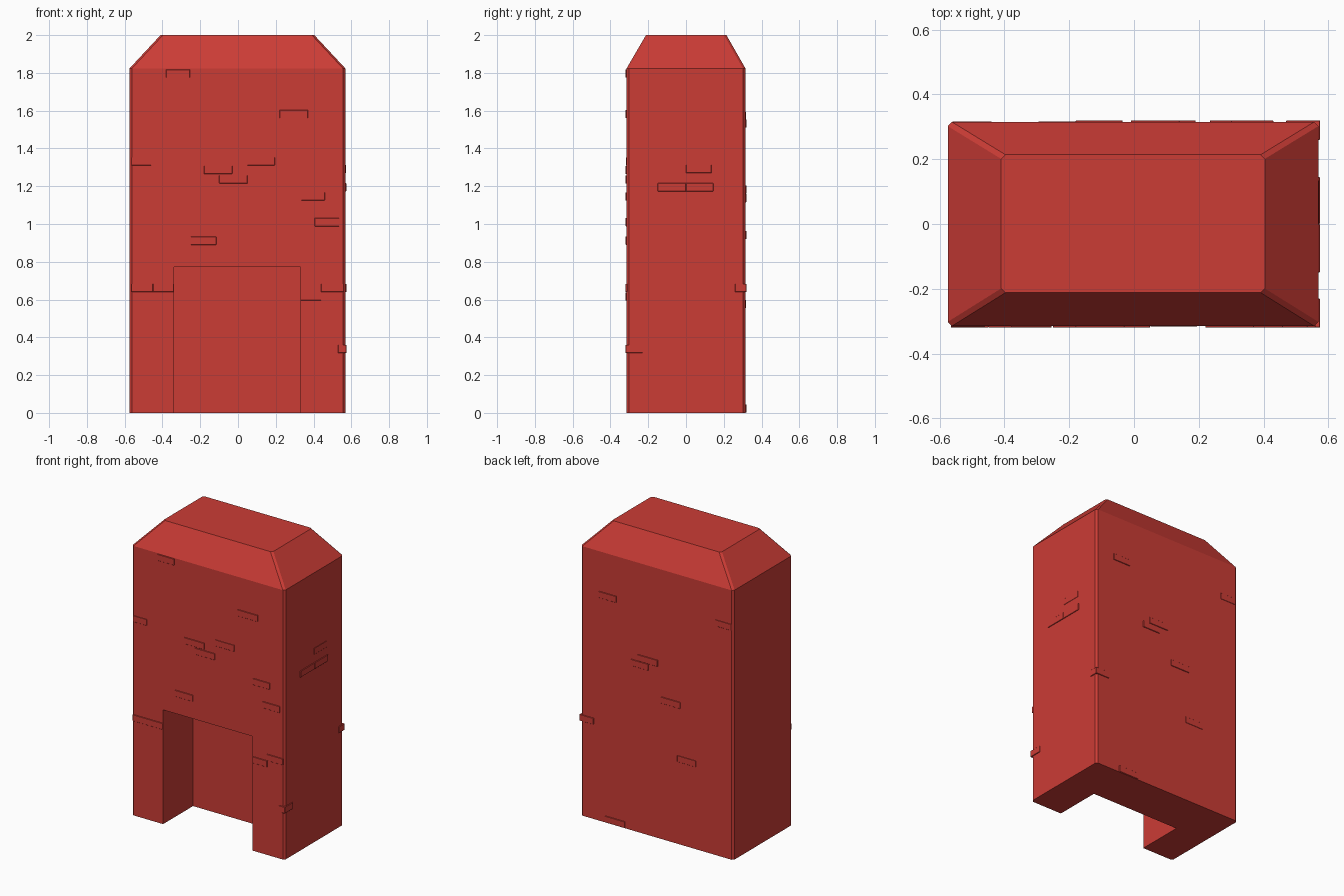
import bpy
import bmesh

cube = bpy.data.objects.get("Cube")
if cube:
    bpy.data.objects.remove(cube, do_unlink=True)

red = bpy.data.materials.new("brick_red")
red.use_nodes = True
RED = (0.6, 0.045, 0.036, 1)
red.diffuse_color = RED
red.node_tree.nodes["Principled BSDF"].inputs["Base Color"].default_value = RED

LEFT, RIGHT, FRONT, BACK = -0.575, 0.569, -0.315, 0.315


def finish(name, bm):
    bmesh.ops.recalc_face_normals(bm, faces=bm.faces)
    mesh = bpy.data.meshes.new(name)
    bm.to_mesh(mesh)
    bm.free()
    mesh.materials.append(red)
    obj = bpy.data.objects.new(name, mesh)
    bpy.context.collection.objects.link(obj)
    return obj


def box(name, x0, x1, y0, y1, z0, z1, bevel=0):
    bm = bmesh.new()
    bmesh.ops.create_cube(bm, size=1)
    for v in bm.verts:
        v.co.x = x1 if v.co.x > 0 else x0
        v.co.y = y1 if v.co.y > 0 else y0
        v.co.z = z1 if v.co.z > 0 else z0
    if bevel:
        bmesh.ops.bevel(bm, geom=bm.edges[:], offset=bevel, segments=1,
                        affect='EDGES')
    return finish(name, bm)


def ring(bm, x0, x1, y0, y1, z, c=0.013):
    # Rectangle with cut corners
    pts = [(x0 + c, y0), (x1 - c, y0), (x1, y0 + c), (x1, y1 - c),
           (x1 - c, y1), (x0 + c, y1), (x0, y1 - c), (x0, y0 + c)]
    return [bm.verts.new((x, y, z)) for x, y in pts]


# Tall body with tapered top
bm = bmesh.new()
rings = [ring(bm, LEFT, RIGHT, FRONT, BACK, 0),
         ring(bm, LEFT, RIGHT, FRONT, BACK, 1.823),
         ring(bm, -0.41, 0.404, -0.212, 0.214, 2)]
bm.faces.new(rings[0])
bm.faces.new(rings[-1])
for low, high in zip(rings, rings[1:]):
    for i in range(8):
        j = (i + 1) % 8
        bm.faces.new((low[i], low[j], high[j], high[i]))
body = finish("fireplace_body", bm)

# Hearth opening in the front
cutter = box("hearth_cutter", -0.34, 0.33, -0.6, 0.005, -0.3, 0.773)
cutter.hide_render = True
mod = body.modifiers.new("hearth_opening", 'BOOLEAN')
mod.operation = 'DIFFERENCE'
mod.solver = 'EXACT'
mod.object = cutter
bpy.context.view_layer.objects.active = body
bpy.ops.object.modifier_apply(modifier=mod.name)
bpy.data.objects.remove(cutter, do_unlink=True)

# Raised bricks: start and end along the wall, base height, projection
H, OUT, LOW, IN = 0.043, 0.005, 0.002, 0.02
front = [(-0.38, -0.255, 1.775, OUT), (0.22, 0.37, 1.56, OUT),
         (-0.565, -0.46, 1.31, LOW), (0.05, 0.195, 1.31, LOW),
         (-0.18, -0.03, 1.265, OUT), (-0.10, 0.05, 1.215, OUT),
         (0.335, 0.46, 1.125, OUT), (0.405, 0.535, 0.988, OUT),
         (-0.25, -0.115, 0.89, OUT), (-0.565, -0.45, 0.64, OUT),
         (-0.45, -0.34, 0.64, OUT), (0.33, 0.44, 0.595, OUT),
         (0.44, 0.56, 0.64, OUT)]
back = [(0.30, 0.43, 1.51, OUT), (-0.01, 0.14, 1.16, OUT),
        (0.06, 0.19, 1.115, OUT), (-0.18, -0.035, 0.92, OUT),
        (-0.295, -0.155, 0.555, LOW), (-0.56, -0.44, 1.55, LOW),
        (0.235, 0.385, 0.002, OUT)]
side = [(-0.15, 0, 1.173, OUT), (0, 0.145, 1.173, OUT),
        (0, 0.135, 1.27, LOW)]

for i, (a, b, z, out) in enumerate(front):
    box(f"front_brick_{i + 1}", a, b, FRONT - out, FRONT + IN, z, z + H, 0.0015)
for i, (a, b, z, out) in enumerate(back):
    box(f"back_brick_{i + 1}", a, b, BACK - IN, BACK + out, z, z + H, 0.0015)
for i, (a, b, z, out) in enumerate(side):
    box(f"side_brick_{i + 1}", RIGHT - IN, RIGHT + out, a, b, z, z + H, 0.0015)

# Bricks wrapping the left corners
box("front_corner_brick", 0.53, RIGHT + OUT, FRONT - OUT, -0.23,
    0.317, 0.36, 0.0015)
box("back_corner_brick", 0.47, RIGHT + OUT, 0.26, BACK + OUT,
    0.64, 0.683, 0.0015)
